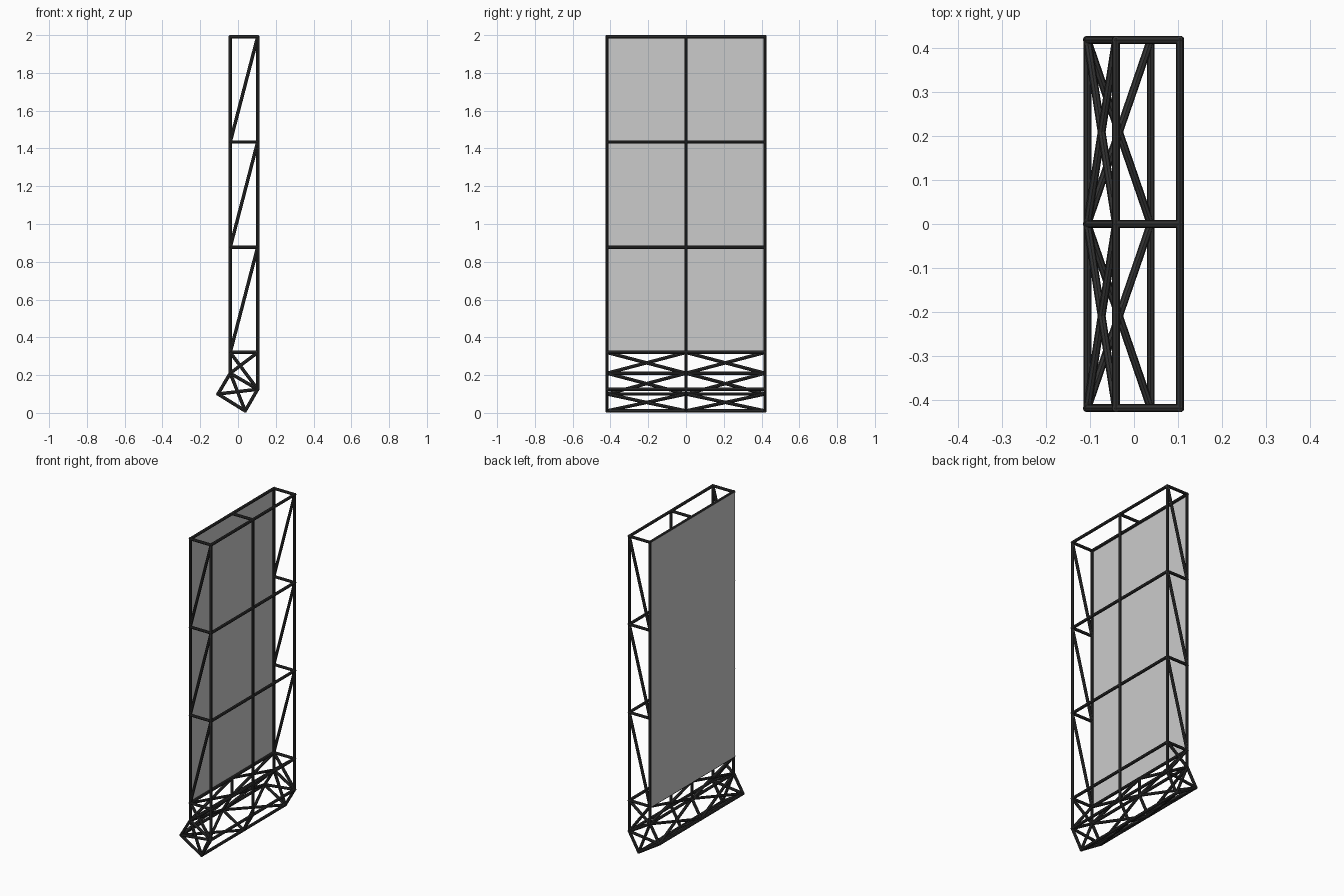
import bpy, bmesh
from mathutils import Vector, Matrix

if "Cube" in bpy.data.objects:
    bpy.data.objects.remove(bpy.data.objects["Cube"])

R = 0.009           # tube radius
W = 0.418           # half width to the tube centres
BACK, FRONT = -0.041, 0.104
LEVELS = [1.991, 1.434, 0.877, 0.32]


def material(name, color):
    m = bpy.data.materials.new(name)
    m.diffuse_color = color
    m.use_nodes = True
    m.node_tree.nodes["Principled BSDF"].inputs["Base Color"].default_value = m.diffuse_color
    return m


dark = material("dark_steel", (0.03, 0.03, 0.03, 1))
grey = material("panel_grey", (0.55, 0.55, 0.55, 1))


def finish(name, bm, mat):
    me = bpy.data.meshes.new(name)
    bm.to_mesh(me)
    bm.free()
    ob = bpy.data.objects.new(name, me)
    bpy.context.collection.objects.link(ob)
    me.materials.append(mat)
    return ob


def tubes(name, pairs):
    """One object made of straight round tubes between point pairs."""
    bm = bmesh.new()
    for a, b in pairs:
        a, b = Vector(a), Vector(b)
        d = b - a
        rot = d.to_track_quat('Z', 'Y').to_matrix().to_4x4()
        mat = Matrix.Translation((a + b) / 2) @ rot
        bmesh.ops.create_cone(bm, cap_ends=True, segments=8, radius1=R, radius2=R,
                              depth=d.length + R, matrix=mat)
    return finish(name, bm, dark)


# Base cross-section corners (x, z)
top_b, top_f = (BACK, 0.32), (FRONT, 0.32)
hip_b, hip_f = (BACK, 0.21), (FRONT, 0.125)
toe, heel = (0.038, 0.0105), (-0.106, 0.10)


def at(p, y):
    return (p[0], y, p[1])


# Base ribs: outline, with crossed bracing on the two end ribs
outline = [top_b, top_f, hip_f, toe, heel, hip_b]
loop = list(zip(outline, outline[1:] + outline[:1]))
cross = [(hip_b, hip_f), (top_b, hip_f), (top_f, hip_b), (heel, hip_f), (toe, hip_b)]
for name, y, rib in (("near", -W, loop + cross), ("middle", 0, loop[1:]), ("far", W, loop + cross)):
    tubes(f"base_rib_{name}", [(at(a, y), at(b, y)) for a, b in rib])

# Base rails running across the width
tubes("base_rails", [(at(p, -W), at(p, W)) for p in outline])

# Crossed braces on the back and underside of the base
braces = []
for p, q in ((top_b, hip_b), (hip_b, heel), (heel, toe)):
    for y0, y1 in ((-W, 0), (0, W)):
        braces += [(at(p, y0), at(q, y1)), (at(p, y1), at(q, y0))]
tubes("base_cross_braces", braces)

# Side ladders: posts, rungs and diagonals
for name, y in (("near", -W), ("far", W)):
    parts = [((x, y, LEVELS[-1]), (x, y, LEVELS[0])) for x in (BACK, FRONT)]
    parts += [((BACK, y, z), (FRONT, y, z)) for z in LEVELS[:-1]]
    parts += [((BACK, y, lo), (FRONT, y, hi)) for hi, lo in zip(LEVELS, LEVELS[1:])]
    tubes(f"side_ladder_{name}", parts)

# Front grid: centre post and horizontal rails
tubes("front_grid", [((FRONT, 0, LEVELS[-1]), (FRONT, 0, LEVELS[0]))] +
      [((FRONT, -W, z), (FRONT, W, z)) for z in LEVELS[:-1]])

# Top back rail and centre tie
tubes("top_tie", [((BACK, -W, LEVELS[0]), (BACK, W, LEVELS[0])),
                  ((BACK, 0, LEVELS[0]), (FRONT, 0, LEVELS[0]))])

# Flat back panel, set between the edge tubes
bm = bmesh.new()
x = BACK - R
bm.faces.new([bm.verts.new((x, y, z)) for y, z in
              ((-W, 0.32), (W, 0.32), (W, LEVELS[0]), (-W, LEVELS[0]))])
finish("back_panel", bm, grey)
